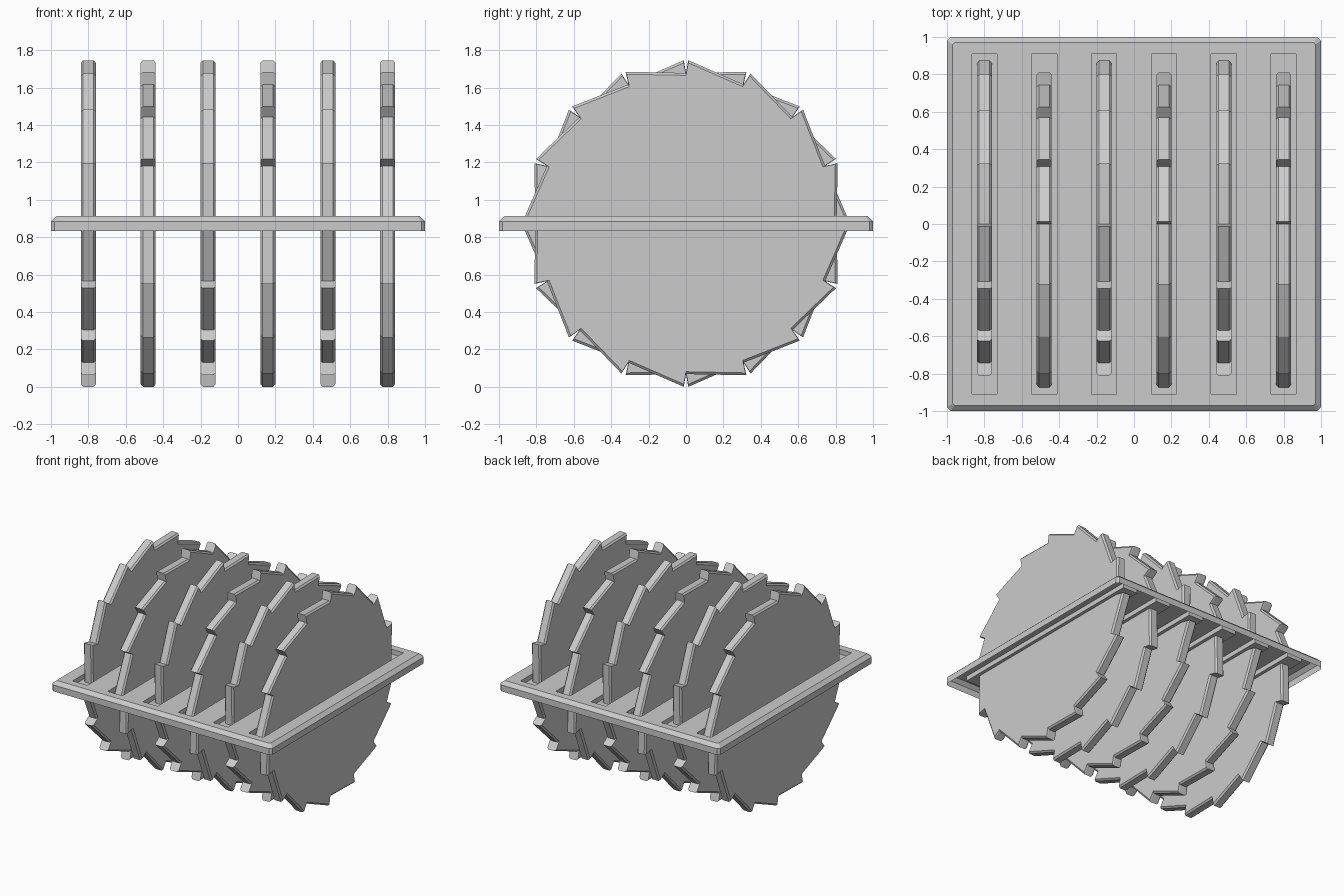
import bpy, bmesh, math

if "Cube" in bpy.data.objects:
    bpy.data.objects.remove(bpy.data.objects["Cube"])

CZ = 0.873          # blade axis height
XS = [-0.8 + 0.32 * i for i in range(6)]
TEETH = 16


def make_object(name, bm):
    bmesh.ops.remove_doubles(bm, verts=bm.verts, dist=1e-5)
    mesh = bpy.data.meshes.new(name)
    bm.to_mesh(mesh)
    bm.free()
    ob = bpy.data.objects.new(name, mesh)
    bpy.context.collection.objects.link(ob)
    return ob


def bridge(bm, a, b):
    n = len(a)
    for i in range(n):
        bm.faces.new((a[i], a[(i + 1) % n], b[(i + 1) % n], b[i]))


# toothed blade: each tooth ramps outward to a tip, then steps back in
def saw_blade(name, x, side):
    profile = []
    for k in range(TEETH):
        a = k * math.tau / TEETH
        for ang, r in ((a - 0.014, 0.873), (a, 0.805)):
            profile.append((side * r * math.sin(ang), r * math.cos(ang)))
    bm = bmesh.new()
    rings = []
    for dx, s in ((-0.04, 0.984), (-0.028, 1), (0.028, 1), (0.04, 0.984)):
        rings.append([bm.verts.new((x + dx, y * s, CZ + z * s)) for y, z in profile])
    for a, b in zip(rings, rings[1:]):
        bridge(bm, a, b)
    bm.faces.new(rings[0])
    bm.faces.new(rings[-1])
    bmesh.ops.recalc_face_normals(bm, faces=bm.faces)
    make_object(name, bm)


for i, x in enumerate(XS):
    saw_blade(f"saw_blade_{i + 1}", x, 1 if i % 2 == 0 else -1)


# floor plate: hollow chamfered shell with recessed trays for the blades
def rim(bm, h, c, z):
    pts = [(h, -h + c), (h, h - c), (h - c, h), (-h + c, h),
           (-h, h - c), (-h, -h + c), (-h + c, -h), (h - c, -h)]
    return [bm.verts.new((px, py, z)) for px, py in pts]


TOP, FLOOR, SL, SW = 0.913, 0.874, 0.91, 0.067
bm = bmesh.new()
r0, r1, r2 = rim(bm, 1, 0.02, 0.833), rim(bm, 1, 0.02, 0.885), rim(bm, 0.97, 0.01, TOP)
bridge(bm, r0, r1)
bridge(bm, r1, r2)


def quad(*pts):
    bm.faces.new([bm.verts.new(p) for p in pts])


def flat(x0, x1, y0, y1, z):
    quad((x0, y0, z), (x1, y0, z), (x1, y1, z), (x0, y1, z))


# end strips of the top share the clipped corners
bm.faces.new([bm.verts.new(p) for p in
              ((-0.96, -0.97, TOP), (0.96, -0.97, TOP), (0.97, -0.96, TOP),
               (0.97, -SL, TOP), (-0.97, -SL, TOP), (-0.97, -0.96, TOP))])
bm.faces.new([bm.verts.new(p) for p in
              ((0.96, 0.97, TOP), (-0.96, 0.97, TOP), (-0.97, 0.96, TOP),
               (-0.97, SL, TOP), (0.97, SL, TOP), (0.97, 0.96, TOP))])
edge = -0.97
for x in XS:
    a, b = x - SW, x + SW
    flat(edge, a, -SL, SL, TOP)
    flat(a, b, -SL, SL, FLOOR)
    quad((a, -SL, FLOOR), (a, SL, FLOOR), (a, SL, TOP), (a, -SL, TOP))
    quad((b, SL, FLOOR), (b, -SL, FLOOR), (b, -SL, TOP), (b, SL, TOP))
    quad((b, -SL, FLOOR), (a, -SL, FLOOR), (a, -SL, TOP), (b, -SL, TOP))
    quad((a, SL, FLOOR), (b, SL, FLOOR), (b, SL, TOP), (a, SL, TOP))
    edge = b
flat(edge, 0.97, -SL, SL, TOP)
make_object("slotted_plate", bm)
